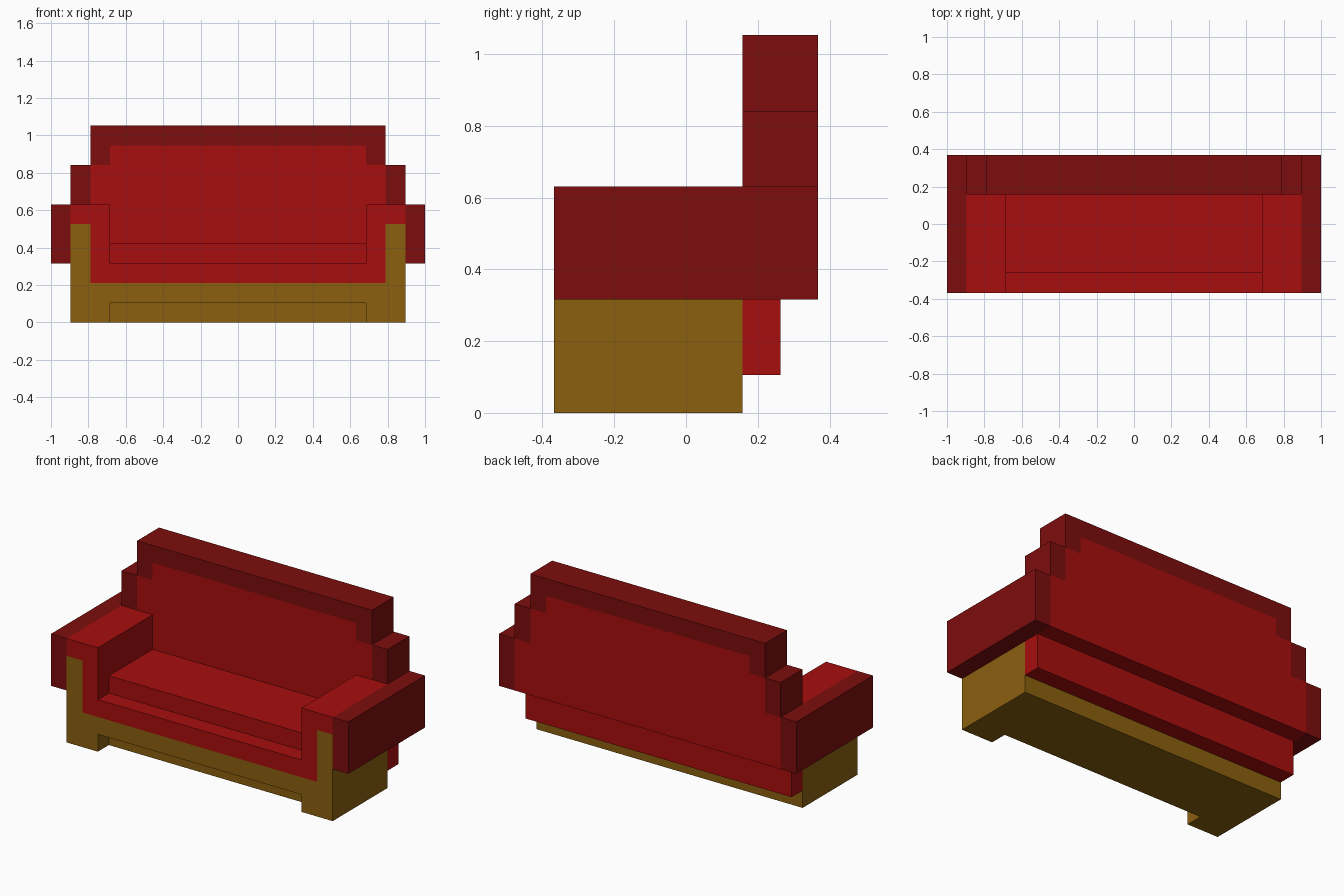
import bpy, bmesh

if "Cube" in bpy.data.objects:
    bpy.data.objects.remove(bpy.data.objects["Cube"])

U = 2 / 19          # one building unit: the sofa is 19 units wide, 7 deep, 10 high


def material(name, rgb):
    m = bpy.data.materials.new(name)
    m.diffuse_color = (*rgb, 1)
    m.use_nodes = True
    m.node_tree.nodes["Principled BSDF"].inputs["Base Color"].default_value = m.diffuse_color
    return m


RED = material("bright red", (0.392, 0.0044, 0.0044))
DARK = material("dark red", (0.205, 0.004, 0.004))
BROWN = material("wood brown", (0.258, 0.117, 0.0048))


def extrude(name, outline, y0, y1, mat):
    """Extrude an (x, z) outline from y0 to y1, all in units."""
    bm = bmesh.new()
    face = bm.faces.new([bm.verts.new((x * U, y0 * U, z * U)) for x, z in outline])
    new = bmesh.ops.extrude_face_region(bm, geom=[face])["geom"]
    verts = [v for v in new if isinstance(v, bmesh.types.BMVert)]
    bmesh.ops.translate(bm, verts=verts, vec=(0, (y1 - y0) * U, 0))
    bmesh.ops.recalc_face_normals(bm, faces=bm.faces)
    me = bpy.data.meshes.new(name)
    bm.to_mesh(me)
    bm.free()
    me.materials.append(mat)
    ob = bpy.data.objects.new(name, me)
    bpy.context.collection.objects.link(ob)
    return ob


def symmetric(name, half, y0, y1, mat):
    """Extrude an outline given by its right half, mirrored across x = 0."""
    return extrude(name, half + [(-x, z) for x, z in reversed(half)], y0, y1, mat)


def pair(name, x0, x1, z0, z1, y0, y1, mat):
    """A box on each side of the sofa."""
    for side, s in (("left", -1), ("right", 1)):
        extrude(f"{side}_{name}", [(s * x0, z0), (s * x1, z0), (s * x1, z1), (s * x0, z1)],
                y0, y1, mat)


# Wooden frame: U-shaped, with two feet at the front
cradle = [(8.5, 5), (7.5, 5), (7.5, 2)]
symmetric("frame_front", [(6.5, 1), (6.5, 0), (8.5, 0)] + cradle, -3.5, -2.5, BROWN)
symmetric("frame_body", [(8.5, 0)] + cradle, -2.5, 1.5, BROWN)

# Upholstered body: arms and the ledge below the seat
symmetric("upholstered_body",
          [(7.5, 2), (7.5, 5), (8.5, 5), (8.5, 6), (6.5, 6), (6.5, 3)], -3.5, 1.5, RED)
symmetric("seat_cushion", [(6.5, 3), (6.5, 4)], -2.5, 1.5, RED)

# Stepped backrest and the lower rear panel
symmetric("backrest",
          [(8.5, 3), (8.5, 6), (7.5, 6), (7.5, 8), (6.5, 8), (6.5, 9)], 1.5, 3.5, RED)
symmetric("rear_panel", [(8.5, 1), (8.5, 3)], 1.5, 2.5, RED)

# Dark trim: arm sides, backrest steps and backrest top
pair("arm_trim", 8.5, 9.5, 3, 6, -3.5, 3.5, DARK)
pair("backrest_side_trim", 7.5, 8.5, 6, 8, 1.5, 3.5, DARK)
symmetric("backrest_top_trim", [(6.5, 9), (6.5, 8), (7.5, 8), (7.5, 10)], 1.5, 3.5, DARK)
